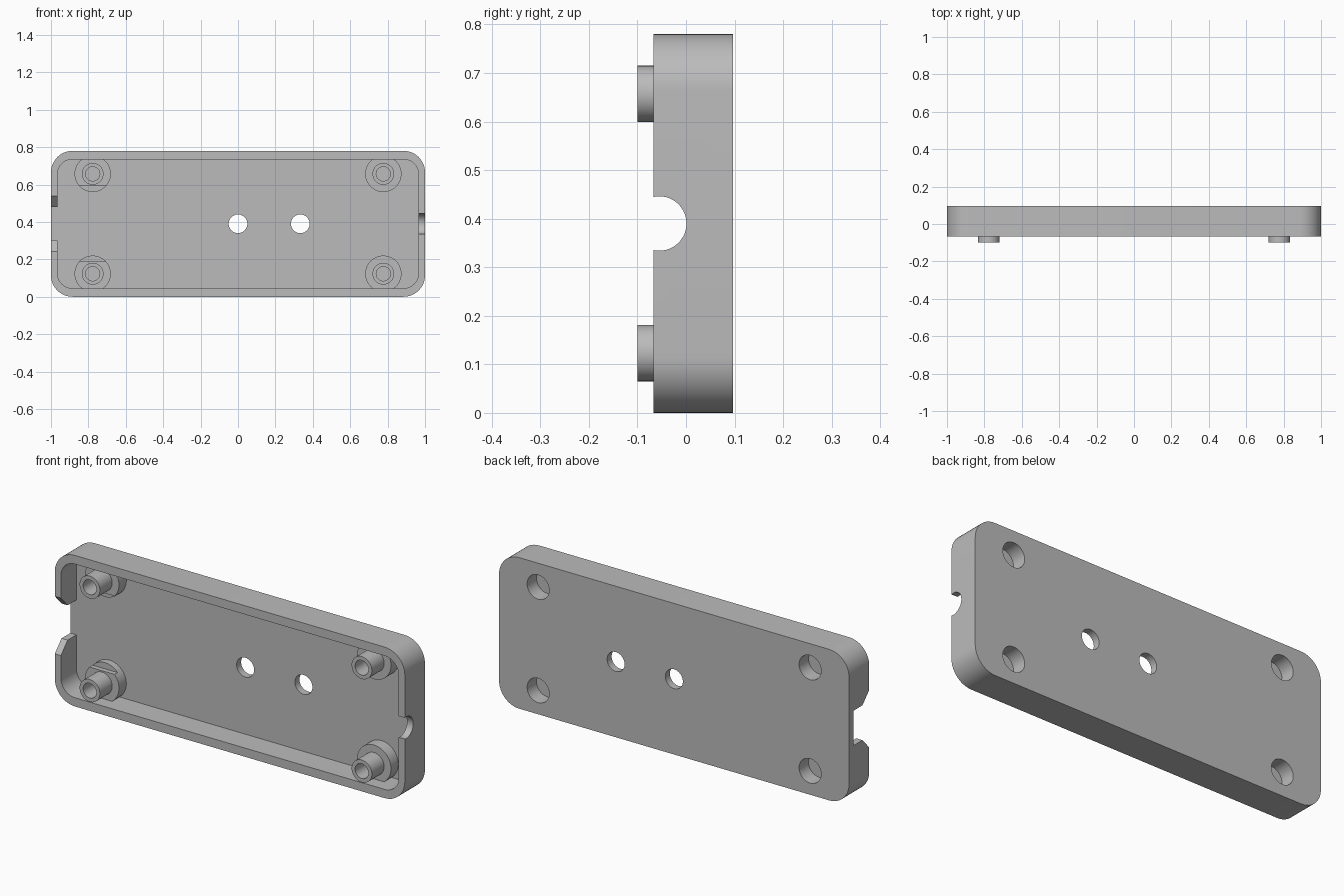
import bpy, bmesh, math
from mathutils import Matrix

cube = bpy.data.objects.get("Cube")
if cube:
    bpy.data.objects.remove(cube, do_unlink=True)

MID = 0.39            # centre height
FRONT, BACK = -0.067, 0.097
FLOOR = 0.06          # inner face of the base plate

grey = bpy.data.materials.new("plain grey")
grey.use_nodes = True
COLOUR = (0.5, 0.5, 0.5, 1)
grey.diffuse_color = COLOUR
grey.node_tree.nodes["Principled BSDF"].inputs["Base Color"].default_value = COLOUR


def make(name, bm):
    bmesh.ops.recalc_face_normals(bm, faces=bm.faces)
    mesh = bpy.data.meshes.new(name)
    bm.to_mesh(mesh)
    bm.free()
    mesh.materials.append(grey)
    obj = bpy.data.objects.new(name, mesh)
    bpy.context.collection.objects.link(obj)
    return obj


def prism(name, outline, y0, y1):
    """Extrude an (x, z) outline along y."""
    bm = bmesh.new()
    face = bm.faces.new([bm.verts.new((x, y0, z)) for x, z in outline])
    out = bmesh.ops.extrude_face_region(bm, geom=[face])
    moved = [g for g in out["geom"] if isinstance(g, bmesh.types.BMVert)]
    bmesh.ops.translate(bm, verts=moved, vec=(0, y1 - y0, 0))
    return make(name, bm)


def rounded(hx, hz, r, steps=12):
    points = []
    for k, (sx, sz) in enumerate([(1, 1), (-1, 1), (-1, -1), (1, -1)]):
        for i in range(steps + 1):
            a = (k + i / steps) * math.pi / 2
            points.append((sx * (hx - r) + r * math.cos(a),
                           MID + sz * (hz - r) + r * math.sin(a)))
    return points


def cylinder(name, x, z, r, y0, y1):
    ring = [i * math.tau / 48 for i in range(48)]
    return prism(name, [(x + r * math.cos(a), z + r * math.sin(a)) for a in ring], y0, y1)


def box(name, x0, x1, y0, y1, z0, z1):
    return prism(name, [(x0, z0), (x1, z0), (x1, z1), (x0, z1)], y0, y1)


def combine(target, tool, operation="DIFFERENCE"):
    mod = target.modifiers.new(tool.name, "BOOLEAN")
    mod.operation, mod.solver, mod.object = operation, "EXACT", tool
    bpy.context.view_layer.objects.active = target
    bpy.ops.object.modifier_apply(modifier=mod.name)
    bpy.data.objects.remove(tool, do_unlink=True)


# Shallow open tray
case = prism("case_cover", rounded(1, MID, 0.115), FRONT, BACK)
combine(case, prism("cavity", rounded(0.965, 0.345, 0.08), FRONT - 0.05, FLOOR))

# Four corner bosses with hollow pins and screw recesses in the back
for x in (-0.777, 0.777):
    for side in (-1, 1):
        z = MID + side * 0.267
        combine(case, cylinder("boss", x, z, 0.097, 0.0, 0.08), "UNION")
        combine(case, cylinder("pin", x, z, 0.058, -0.1, 0.05), "UNION")
        combine(case, cylinder("pin_hole", x, z, 0.038, -0.15, -0.005))
        combine(case, cylinder("screw_recess", x, z, 0.063, 0.02, 0.15))
        if x < 0:  # lowered step on the inward edge
            z0, z1 = sorted((z - side * 0.065, z - side * 0.11))
            combine(case, box("step", x - 0.1, x + 0.1, -0.03, 0.025, z0, z1))

# Two through holes in the base plate
for x in (0.0, 0.333):
    combine(case, cylinder("through_hole", x, MID, 0.05, 0.03, 0.15))

# Round cable notch in the left end
notch = cylinder("round_notch", 0, 0, 0.056, 0.93, 1.05)
notch.data.transform(Matrix.Translation((0, -0.055, MID)) @ Matrix.Rotation(-math.pi / 2, 4, "Z"))
combine(case, notch)

# Flared connector notch in the right end
profile = [(FRONT - 0.02, 0.56), (-0.012, 0.48), (FLOOR, 0.48)]
profile += [(y, 2 * MID - z) for y, z in reversed(profile)]
flare = prism("flared_notch", profile, 0.94, 1.05)
flare.data.transform(Matrix.Rotation(math.pi / 2, 4, "Z"))
combine(case, flare)

# Smooth curved walls, crisp edges
bpy.ops.object.select_all(action="DESELECT")
case.select_set(True)
bpy.context.view_layer.objects.active = case
bpy.ops.object.shade_smooth_by_angle(angle=math.radians(30))
